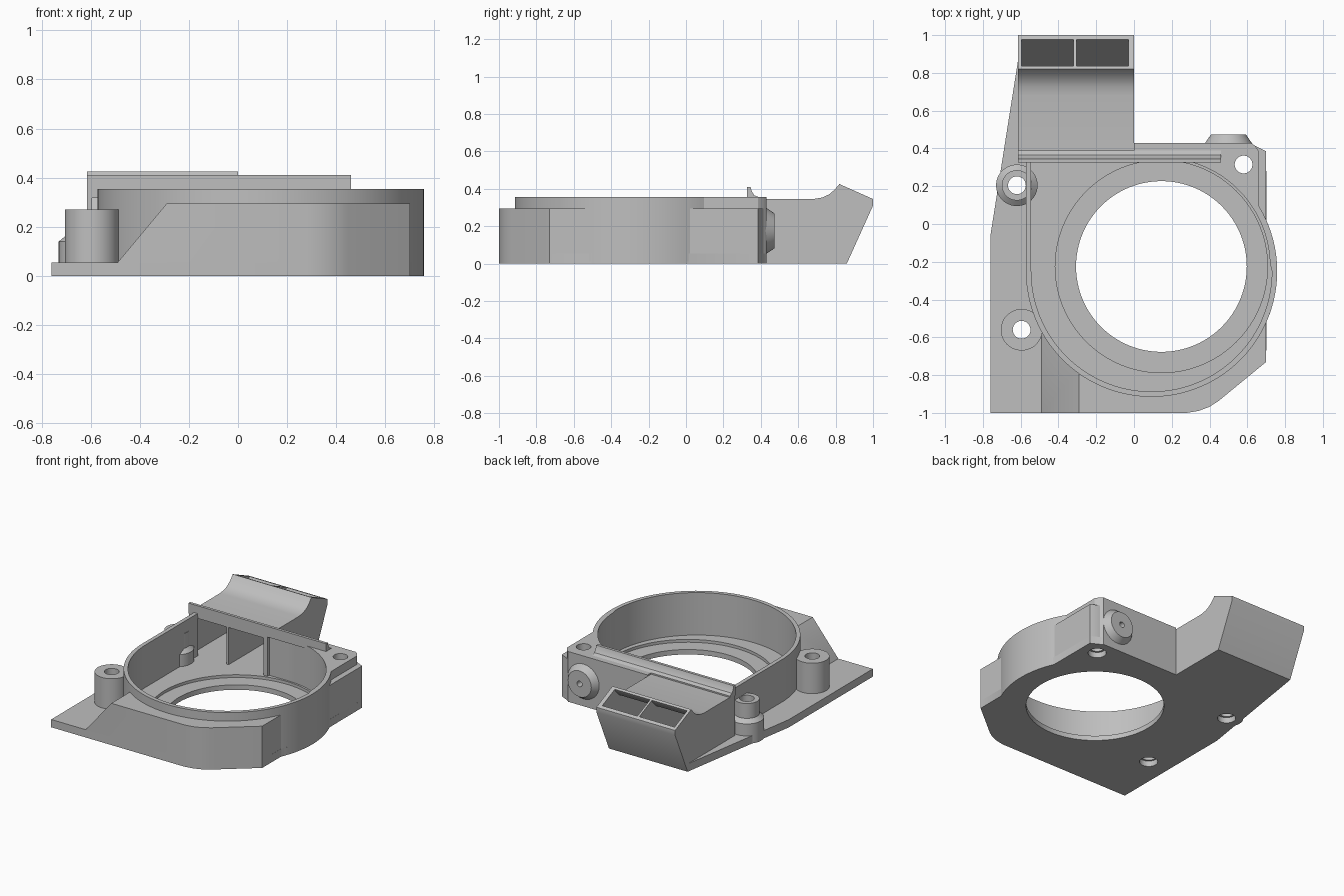
import bpy, bmesh
from math import sin, cos, radians
from mathutils import Matrix

if "Cube" in bpy.data.objects:
    bpy.data.objects.remove(bpy.data.objects["Cube"])

grey = bpy.data.materials.new("plain_grey")
grey.use_nodes = True
COLOUR = (0.52, 0.52, 0.52, 1)
grey.diffuse_color = COLOUR
grey.node_tree.nodes["Principled BSDF"].inputs["Base Color"].default_value = COLOUR


def finish(name, bm):
    bmesh.ops.recalc_face_normals(bm, faces=bm.faces[:])
    mesh = bpy.data.meshes.new(name)
    bm.to_mesh(mesh)
    bm.free()
    mesh.materials.append(grey)
    ob = bpy.data.objects.new(name, mesh)
    bpy.context.collection.objects.link(ob)
    return ob


def prism(name, pts, lo, hi, axis="z"):
    """Extrude a closed outline along one axis."""
    place = {"x": lambda p, t: (t, p[0], p[1]),
             "y": lambda p, t: (p[0], t, p[1]),
             "z": lambda p, t: (p[0], p[1], t)}[axis]
    bm = bmesh.new()
    a = [bm.verts.new(place(p, lo)) for p in pts]
    b = [bm.verts.new(place(p, hi)) for p in pts]
    bm.faces.new(a)
    bm.faces.new(b)
    for i in range(len(pts)):
        j = (i + 1) % len(pts)
        bm.faces.new((a[i], a[j], b[j], b[i]))
    return finish(name, bm)


def round_part(name, x, y, lo, hi, r1, r2=None, n=48):
    bm = bmesh.new()
    bmesh.ops.create_cone(bm, cap_ends=True, segments=n, radius1=r1,
                          radius2=r1 if r2 is None else r2, depth=hi - lo,
                          matrix=Matrix.Translation((x, y, (lo + hi) / 2)))
    return finish(name, bm)


def arc(cx, cy, r, start, end, n=48):
    return [(cx + r * cos(radians(start + (end - start) * i / n)),
             cy + r * sin(radians(start + (end - start) * i / n)))
            for i in range(n + 1)]


def boolean(ob, tools, operation="DIFFERENCE"):
    bpy.context.view_layer.objects.active = ob
    for tool in tools:
        mod = ob.modifiers.new("cut", "BOOLEAN")
        mod.operation = operation
        mod.solver = "EXACT"
        mod.object = tool
        bpy.ops.object.modifier_apply(modifier=mod.name)


# Shared centres and outlines
SX, SY = 0.093, -0.25      # scroll wall
HX, HY = 0.145, -0.225     # intake hole
FLOOR, RIM = 0.055, 0.355
front_edge = [(0.28, -1), (0.34, -0.99), (0.4, -0.968), (0.45, -0.935), (0.7, -0.73)]
corner = [(0.7, 0.385), (0.64, 0.415), (0.62, 0.43)]

# Cutters
cavity = prism("cavity_cutter",
               arc(HX, HY, 0.575, 90, 2) + arc(SX, SY, 0.637, 0, -180, 72)
               + [(-0.544, 0.345)], FLOOR, 0.6)
screws = []
for x, y in ((-0.62, 0.205), (-0.595, -0.56), (0.58, 0.315)):
    screws.append(round_part("screw_cutter", x, y, -0.1, 0.5, 0.047))
    screws.append(round_part("counterbore_cutter", x, y, -0.1, 0.04, 0.06))
hole = round_part("intake_cutter", HX, HY, -0.1, 0.2, 0.452, n=96)
recess = round_part("recess_cutter", HX, HY, 0.035, 0.2, 0.562, n=96)
channel = [(0.3, FLOOR), (0.835, FLOOR), (0.975, 0.35), (1.005, 0.42), (0.865, 0.48),
           (0.83, 0.4), (0.79, 0.36), (0.74, 0.332), (0.68, 0.318), (0.3, 0.318)]
channels = [prism("channel_cutter", channel, lo, hi, "x")
            for lo, hi in ((-0.595, -0.32), (-0.305, -0.03))]
helpers = [cavity, hole, recess] + screws + channels

# Base plate
plate = prism("base_plate",
              [(-0.76, -1)] + front_edge + arc(SX, SY, 0.665, -24, 24, 24) + corner
              + [(0, 0.43), (0, 0.86), (-0.615, 0.86), (-0.76, -0.06)], 0, FLOOR)
boolean(plate, [hole, recess] + screws)

# Scroll housing wall with the rear corner
housing = prism("scroll_housing",
                arc(SX, SY, 0.665, 31.5, -180, 96)
                + [(-0.572, 0.33), (0, 0.33), (0, 0.43), (0.62, 0.43), (0.64, 0.415),
                   (0.66, 0.385)], 0.01, RIM)
boolean(housing, [cavity, hole, recess] + screws)

# Lower step around the rear corner
step = prism("corner_step", [(0.6, 0.02), (0.7, 0.02)] + corner[:2] + [(0.6, 0.415)],
             0.01, 0.295)
boolean(step, [cavity, hole, recess] + screws)

# Front block with its sloped end
block = prism("front_block", [(-0.5, 0.01), (-0.49, FLOOR), (-0.29, 0.295),
                              (0.8, 0.295), (0.8, 0.01)], -1.1, -0.3, "y")
plan = prism("plan_cutter", [(-0.6, -1)] + front_edge + [(0.7, -0.35), (-0.6, -0.35)], -0.1, 0.5)
helpers.append(plan)
boolean(block, [plan], "INTERSECT")
boolean(block, [cavity, hole, recess])

# Outlet duct with two channels
duct = prism("outlet_duct", [(0.33, 0), (0.86, 0), (1, 0.31), (1, 0.345), (0.82, 0.425),
                             (0.795, 0.395), (0.765, 0.37), (0.73, 0.353), (0.68, 0.345),
                             (0.33, 0.345)], -0.615, 0, "x")
boolean(duct, channels + screws[:2])

# Raised bar across the housing
prism("cross_bar", [(0.325, 0.335), (0.325, 0.41), (0.345, 0.41), (0.352, 0.385),
                    (0.365, 0.365), (0.39, RIM), (0.39, 0.335)], -0.615, 0.46, "x")

# Screw bosses on the right side
front_boss = round_part("front_screw_boss", -0.595, -0.56, 0.01, 0.27, 0.11)
boolean(front_boss, screws[2:4])
rear_parts = [round_part("rear_screw_post", -0.62, 0.205, 0.01, 0.27, 0.08),
              round_part("rear_collar", -0.62, 0.205, 0, 0.14, 0.11),
              round_part("rear_collar_bevel", -0.62, 0.205, 0.14, 0.165, 0.11, 0.08)]
for part in rear_parts:
    boolean(part, screws[:2])

# Conical boss on the back wall
bm = bmesh.new()
turn = Matrix.Translation((0.5, 0.447, 0.175)) @ Matrix.Rotation(radians(-90), 4, "X")
bmesh.ops.create_cone(bm, cap_ends=True, segments=48, radius1=0.13, radius2=0.092,
                      depth=0.055, matrix=turn)
back_boss = finish("back_boss", bm)
bm = bmesh.new()
bmesh.ops.create_cone(bm, cap_ends=True, segments=24, radius1=0.02, radius2=0.02,
                      depth=0.2, matrix=turn)
pin = finish("pin_cutter", bm)
helpers.append(pin)
boolean(back_boss, [pin])

# Remove helpers and smooth the curved walls
for ob in helpers:
    bpy.data.objects.remove(ob)
bpy.ops.object.select_all(action="DESELECT")
for ob in bpy.context.collection.objects:
    if ob.type == "MESH":
        ob.select_set(True)
        bpy.context.view_layer.objects.active = ob
bpy.ops.object.shade_smooth_by_angle(angle=radians(30))
